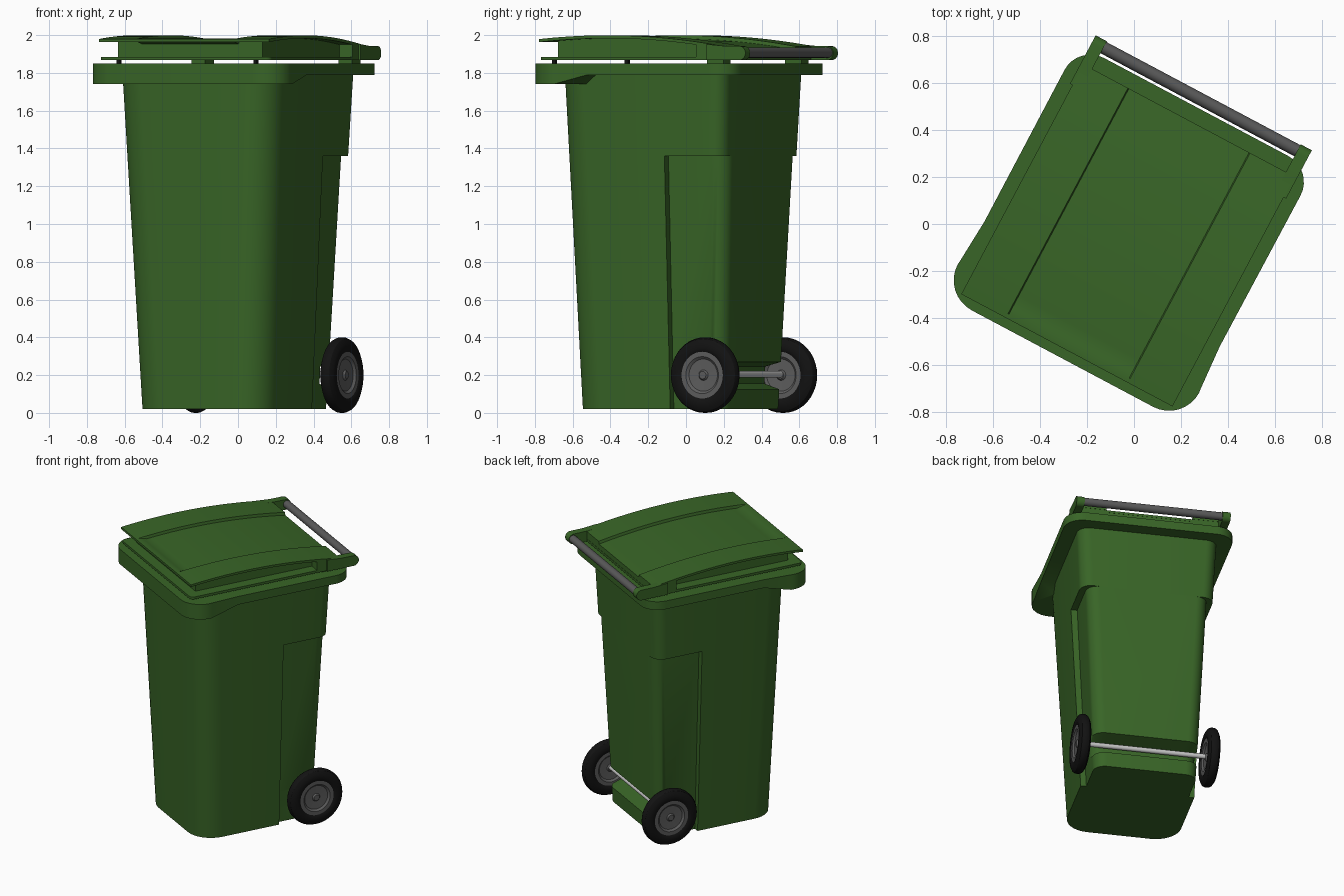
import bpy, bmesh, math
from mathutils import Matrix

if "Cube" in bpy.data.objects:
    bpy.data.objects.remove(bpy.data.objects["Cube"])

TURN = Matrix.Rotation(math.radians(-28), 4, 'Z')   # whole bin is turned on the ground


def material(name, rgb):
    m = bpy.data.materials.new(name)
    m.diffuse_color = (*rgb, 1)
    m.use_nodes = True
    m.node_tree.nodes["Principled BSDF"].inputs["Base Color"].default_value = m.diffuse_color
    return m


GREEN = material("bin_green", (0.040, 0.130, 0.020))
BLACK = material("tyre_black", (0.006, 0.006, 0.006))
GREY = material("hub_grey", (0.11, 0.11, 0.11))
BAR = material("handle_grey", (0.10, 0.10, 0.10))
STEEL = material("axle_steel", (0.55, 0.55, 0.55))


def finish(name, bm, mat):
    bmesh.ops.recalc_face_normals(bm, faces=bm.faces)
    me = bpy.data.meshes.new(name)
    bm.to_mesh(me)
    bm.free()
    me.transform(TURN)
    me.materials.append(mat)
    ob = bpy.data.objects.new(name, me)
    bpy.context.collection.objects.link(ob)
    bpy.ops.object.select_all(action='DESELECT')
    ob.select_set(True)
    bpy.context.view_layer.objects.active = ob
    bpy.ops.object.shade_smooth_by_angle(angle=math.radians(30))
    return ob


def arc(cx, cy, r, a0, n=8):
    return [(cx + r * math.cos(math.radians(a0 + 90 * i / n)),
             cy + r * math.sin(math.radians(a0 + 90 * i / n))) for i in range(n + 1)]


def outline(hw, yf, yb, rf, rb, mids=(), hb=None):
    """Rounded, mirrored outline; mids are extra (x, y) points along the side."""
    hb = hw if hb is None else hb
    half = arc(hw - rf, yf + rf, rf, -90) + list(mids) + arc(hb - rb, yb - rb, rb, 0)
    return half + [(-x, y) for x, y in reversed(half)]


def loft(name, rings, mat):
    bm = bmesh.new()
    vs = [[bm.verts.new(p) for p in ring] for ring in rings]
    n = len(vs[0])
    for a, b in zip(vs, vs[1:]):
        for j in range(n):
            k = (j + 1) % n
            bm.faces.new((a[j], a[k], b[k], b[j]))
    bm.faces.new(vs[0])
    bm.faces.new(vs[-1])
    return finish(name, bm, mat)


def flat(pts, z):
    return [(x, y, z) for x, y in pts]


# tapered body: rear lower sides step in for the wheels, rear has an axle groove
def body_ring(z, inset, back=None):
    t = (z - 0.02) / 1.77
    hw, yf, yb = 0.385 + 0.087 * t, -0.482 - 0.061 * t, 0.40 + 0.072 * t
    yb = yb if back is None else back
    return flat(outline(hw, yf, yb, 0.17, 0.08,
                        [(hw, 0.11), (hw - inset, 0.112)], hw - inset), z)


loft("body", [body_ring(0.02, 0.038), body_ring(0.125, 0.038), body_ring(0.155, 0.038, 0.315),
              body_ring(0.245, 0.038, 0.315), body_ring(0.27, 0.038), body_ring(1.36, 0.042),
              body_ring(1.361, 0), body_ring(1.83, 0)], GREEN)

# rim collar: deeper and slightly wider at the front
outer = outline(0.583, -0.65, 0.565, 0.145, 0.125, [(0.581, -0.487), (0.568, -0.29)], 0.57)
inner = outline(0.465, -0.535, 0.46, 0.16, 0.08, [(0.465, -0.35), (0.465, -0.29)])


def rim_bottom(pts):
    return [(x, y, 1.74 + 0.05 * min(1, max(0, (y + 0.487) / 0.197)))
            for x, y in pts]


low_inner = [(x, y, q[2]) for (x, y), q in zip(inner, rim_bottom(outer))]
loft("rim", [flat(inner, 1.83), low_inner, rim_bottom(outer), flat(outer, 1.85)], GREEN)


# lid surface: arched front to back, with a sunken centre panel
def lid_z(x, y):
    z = 1.999 - 0.12 * (y + 0.2) ** 2
    if abs(x) < 0.291:
        z -= 0.019 * min(1, max(0, (y + 0.59) / 0.06))
    return z


def slab(name, xs, ys, top, bottom):
    bm = bmesh.new()
    grids = []
    for f in (bottom, top):
        grids.append([[bm.verts.new((x, y, f(x, y))) for x in xs] for y in ys])
    nx, ny = len(xs), len(ys)
    for g in grids:
        for j in range(ny - 1):
            for i in range(nx - 1):
                bm.faces.new((g[j][i], g[j][i + 1], g[j + 1][i + 1], g[j + 1][i]))
    edge = [(0, i) for i in range(nx)] + [(j, nx - 1) for j in range(1, ny)]
    edge += [(ny - 1, i) for i in range(nx - 2, -1, -1)] + [(j, 0) for j in range(ny - 2, 0, -1)]
    a, b = grids
    for (j, i), (l, k) in zip(edge, edge[1:] + edge[:1]):
        bm.faces.new((a[j][i], a[l][k], b[l][k], b[j][i]))
    return finish(name, bm, GREEN)


def span(a, b, n):
    return [a + (b - a) * i / n for i in range(n + 1)]


cols = [-0.51, -0.4, -0.295, -0.29, -0.15, 0, 0.15, 0.29, 0.295, 0.4, 0.51]
slab("lid_top", cols, [-0.61, -0.59, -0.56, -0.53] + span(-0.5, 0.5, 20),
     lid_z, lambda x, y: lid_z(x, y) - 0.016)
wall_cols = [-0.433] + cols[1:-1] + [0.433]
slab("lid_wall", wall_cols, span(-0.538, 0.34, 16),
     lambda x, y: lid_z(x, y) - 0.008, lambda x, y: 1.872)
slab("lid_rear_block", cols, span(0.33, 0.498, 4),
     lambda x, y: lid_z(x, y) - 0.004, lambda x, y: 1.868)
lid_flange = outline(0.51, -0.61, 0.50, 0.03, 0.02)
loft("lid_flange", [flat(lid_flange, 1.868), flat(lid_flange, 1.885)], GREEN)


def box(name, c, size, mat):
    bm = bmesh.new()
    bmesh.ops.create_cube(bm, size=1)
    bmesh.ops.scale(bm, vec=size, verts=bm.verts)
    bmesh.ops.translate(bm, vec=c, verts=bm.verts)
    return finish(name, bm, mat)


def lathe(name, profile, centre, mat, steps=40):
    """Spin (x, r) profile round the sideways axis."""
    bm = bmesh.new()
    vs = [bm.verts.new((x, 0, r)) for x, r in profile]
    es = [bm.edges.new(p) for p in zip(vs, vs[1:])]
    bmesh.ops.spin(bm, geom=vs + es, cent=(0, 0, 0), axis=(1, 0, 0),
                   angle=math.tau, steps=steps, use_merge=True)
    bmesh.ops.remove_doubles(bm, verts=bm.verts, dist=0.0002)
    bmesh.ops.translate(bm, vec=centre, verts=bm.verts)
    return finish(name, bm, mat)


tyre = [(0.026, 0.115), (0.036, 0.126), (0.041, 0.145), (0.038, 0.172), (0.026, 0.192), (0.010, 0.2)]
tyre = tyre + [(-x, r) for x, r in reversed(tyre)]
hub = [(0.030, 0), (0.030, 0.02), (0.020, 0.028), (0.022, 0.085), (0.034, 0.098), (0.034, 0.126)]
hub = hub + [(-x, r) for x, r in reversed(hub)]

for side, s in (("left", -1), ("right", 1)):
    # wheels
    lathe(side + "_tyre", tyre + tyre[:1], (s * 0.438, 0.348, 0.2), BLACK)
    lathe(side + "_hub", hub, (s * 0.438, 0.348, 0.2), GREY)
    # handle arm with rounded end
    pts = [(0.40, 1.868), (0.60, 1.868)]
    pts += [(0.598 + 0.036 * math.sin(a), 1.905 - 0.037 * math.cos(a)) for a in span(0.3, math.pi, 8)]
    pts += [(0.50, 1.943), (0.40, 1.952)]
    x0, x1 = s * 0.468, s * 0.522
    loft(side + "_handle_arm", [[(x0, y, z) for y, z in pts], [(x1, y, z) for y, z in pts]], GREEN)
    # hinge support and front lid buffer
    box(side + "_hinge", (s * 0.44, 0.43, 1.86), (0.08, 0.1, 0.03), GREEN)
    box(side + "_lid_buffer", (s * 0.41, -0.57, 1.859), (0.02, 0.02, 0.022), BLACK)

# axle and handle bar
lathe("axle", [(-0.43, 0), (-0.43, 0.017), (0.43, 0.017), (0.43, 0)], (0, 0.348, 0.205), STEEL, 20)
lathe("handle_bar", [(-0.49, 0), (-0.49, 0.027), (0.49, 0.027), (0.49, 0)], (0, 0.603, 1.907), BAR, 24)
